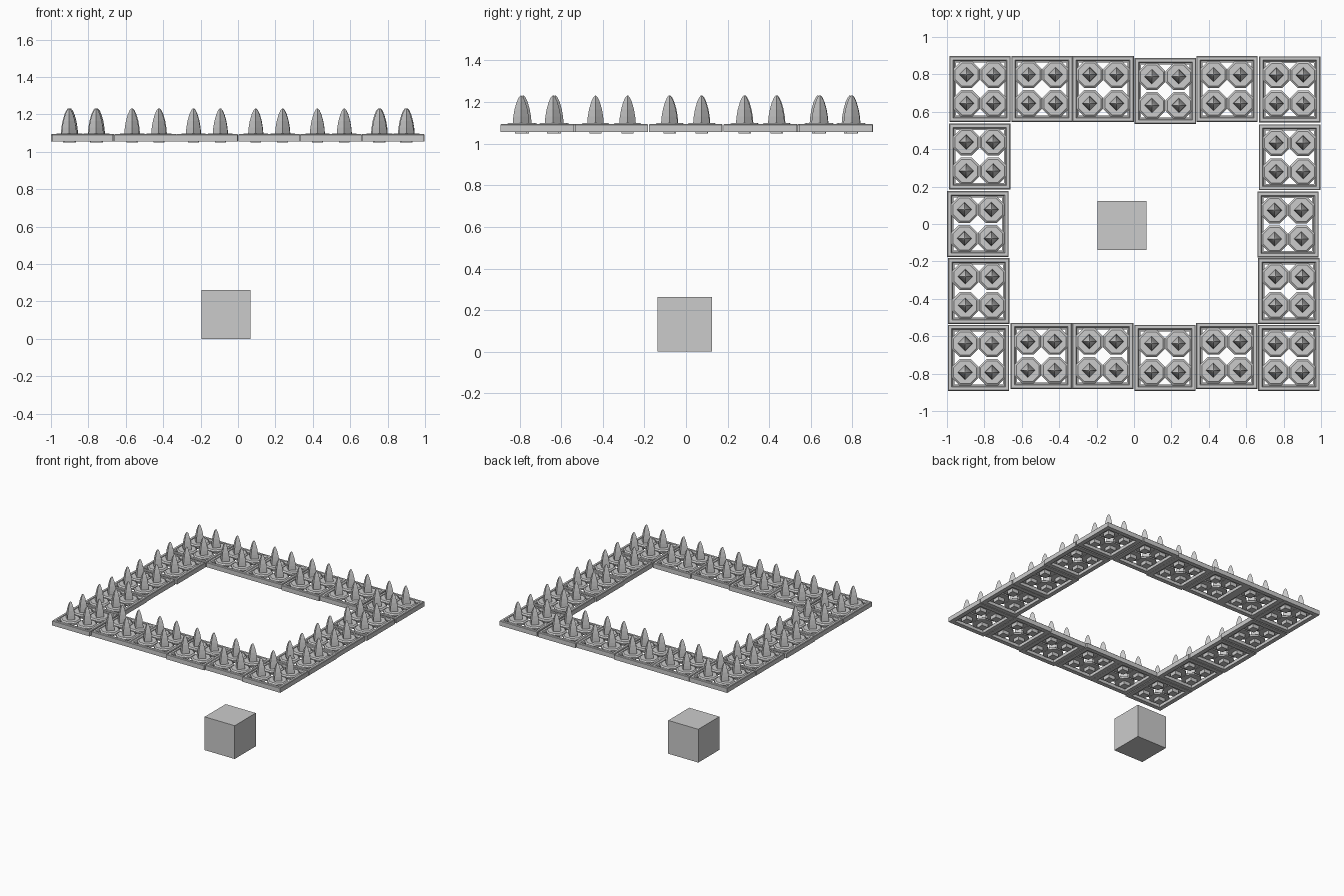
import bpy, bmesh, math

cube = bpy.data.objects.get("Cube")
if cube:
    bpy.data.objects.remove(cube, do_unlink=True)

# One plain grey for everything
grey = bpy.data.materials.new("stone grey")
grey.use_nodes = True
colour = (0.6, 0.6, 0.6, 1)
grey.diffuse_color = colour
grey.node_tree.nodes["Principled BSDF"].inputs["Base Color"].default_value = colour

HALF_X, HALF_Y = 0.164, 0.176      # half size of a tile
STEP_X, STEP_Y = 0.072, 0.077      # spike offset from the tile centre
BOTTOM, RIM = 1.056, 1.095         # frame heights


def loft(bm, rings, close=False):
    """Skin a list of point rings; cap the ends, or join last to first."""
    loops = [[bm.verts.new(p) for p in ring] for ring in rings]
    pairs = list(zip(loops, loops[1:]))
    if close:
        pairs.append((loops[-1], loops[0]))
    else:
        bm.faces.new(loops[0][::-1])
        bm.faces.new(loops[-1])
    n = len(loops[0])
    for low, high in pairs:
        for i in range(n):
            j = (i + 1) % n
            bm.faces.new((low[i], low[j], high[j], high[i]))


def rect(inset, z):
    x, y = HALF_X - inset, HALF_Y - inset
    return [(-x, -y, z), (x, -y, z), (x, y, z), (-x, y, z)]


def ngon(cx, cy, r, z, n, turn=0.0):
    return [(cx + r * math.cos(turn + math.tau * i / n),
             cy + r * math.sin(turn + math.tau * i / n), z) for i in range(n)]


def finish(bm, name):
    bmesh.ops.recalc_face_normals(bm, faces=bm.faces)
    mesh = bpy.data.meshes.new(name)
    bm.to_mesh(mesh)
    bm.free()
    mesh.materials.append(grey)
    return mesh


def place(name, mesh, x=0, y=0):
    obj = bpy.data.objects.new(name, mesh)
    obj.location = (x, y, 0)
    bpy.context.collection.objects.link(obj)


CORNERS = [(sx * STEP_X, sy * STEP_Y) for sx in (-1, 1) for sy in (-1, 1)]

# Open rectangular frame with a raised rim and a sloping inner lip
bm = bmesh.new()
profile = [(0, BOTTOM), (0, RIM - 0.004), (0.004, RIM), (0.02, RIM),
           (0.026, 1.083), (0.034, 1.083), (0.034, BOTTOM)]
loft(bm, [rect(inset, z) for inset, z in profile], close=True)
frame_mesh = finish(bm, "tile_frame")

# Four chamfered octagonal plates, each on a short square stem
bm = bmesh.new()
for cx, cy in CORNERS:
    wide = 0.071 / math.cos(math.pi / 8)
    loft(bm, [ngon(cx, cy, wide * s, z, 8, math.pi / 8)
              for s, z in ((1, 1.078), (1, 1.091), (0.86, 1.099))])
    loft(bm, [ngon(cx, cy, 0.04, z, 4, math.pi / 4) for z in (1.05, 1.08)])
plates_mesh = finish(bm, "spike_plates")

# Four four-sided spikes with a curved taper
bm = bmesh.new()
for cx, cy in CORNERS:
    loft(bm, [ngon(cx, cy, r, z, 4) for r, z in
              ((0.04, 1.095), (0.037, 1.13), (0.031, 1.165),
               (0.021, 1.2), (0.011, 1.222), (0.003, 1.231))])
spikes_mesh = finish(bm, "spikes")

# Ring of tiles, slightly uneven as laid
back = [(-0.823, 0.722), (-0.492, 0.722), (-0.165, 0.722),
        (0.168, 0.711), (0.497, 0.722), (0.833, 0.72)]
front = [(-0.831, -0.716), (-0.496, -0.705), (-0.167, -0.705),
         (0.166, -0.716), (0.496, -0.705), (0.828, -0.716)]
left_right = [(-0.825, 0.361), (-0.835, 0.0), (-0.83, -0.358),
              (0.832, 0.357), (0.823, -0.003), (0.828, -0.358)]
for i, (x, y) in enumerate(back + front + left_right, 1):
    place(f"tile_frame_{i}", frame_mesh, x, y)
    place(f"spike_plates_{i}", plates_mesh, x, y)
    place(f"spikes_{i}", spikes_mesh, x, y)

# Loose block below the ring
bm = bmesh.new()
bmesh.ops.create_cube(bm, size=0.262)
bmesh.ops.translate(bm, verts=bm.verts, vec=(-0.063, -0.007, 0.131))
place("block", finish(bm, "block"))
